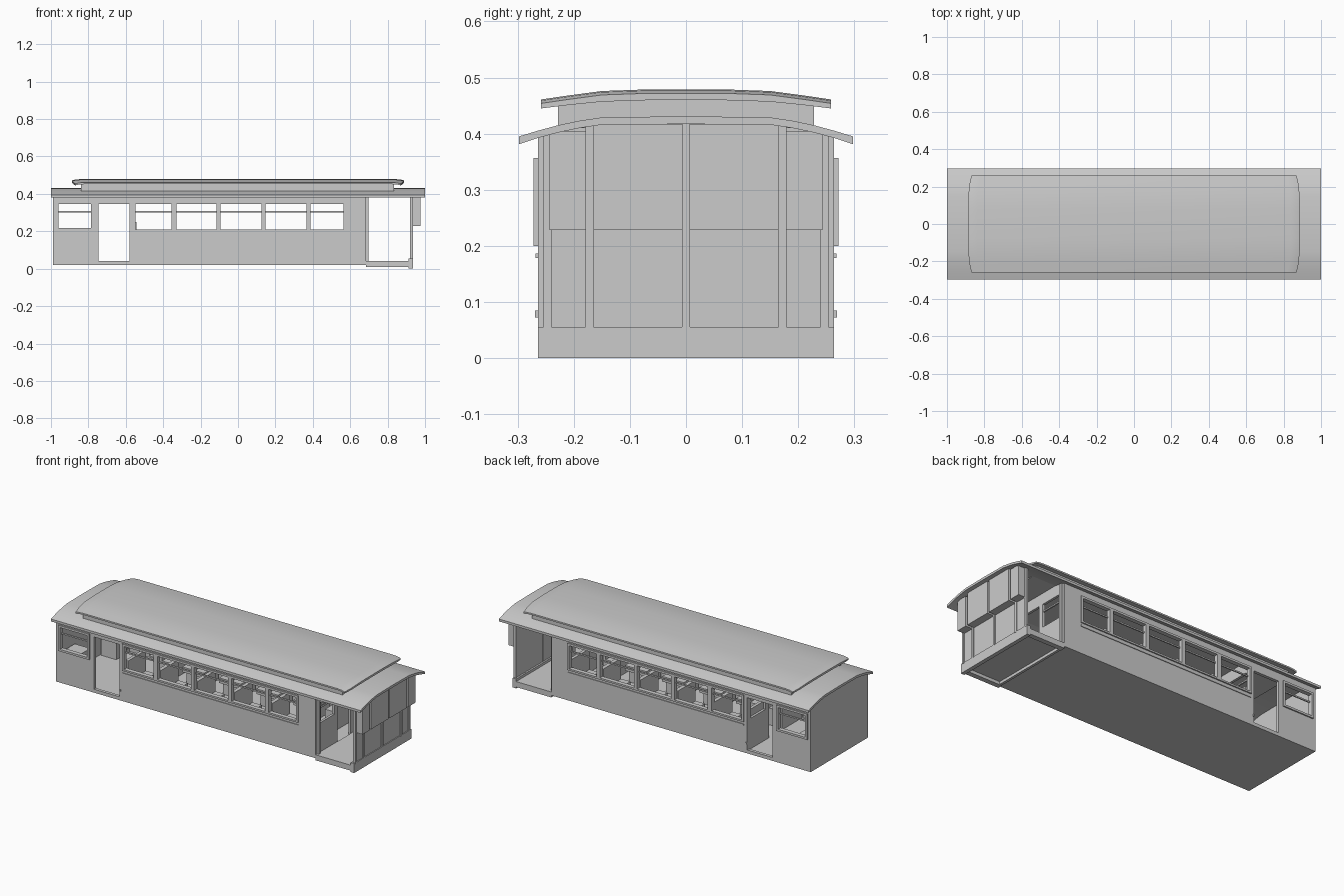
import bpy, bmesh
from mathutils import Vector

if "Cube" in bpy.data.objects:
    bpy.data.objects.remove(bpy.data.objects["Cube"])

def finish(name, bm, smooth=False, thick=0):
    bmesh.ops.recalc_face_normals(bm, faces=bm.faces)
    me = bpy.data.meshes.new(name)
    bm.to_mesh(me)
    bm.free()
    ob = bpy.data.objects.new(name, me)
    bpy.context.collection.objects.link(ob)
    if thick:
        m = ob.modifiers.new("thickness", 'SOLIDIFY')
        m.thickness, m.offset = thick, 0
    if smooth:
        bpy.ops.object.select_all(action='DESELECT')
        bpy.context.view_layer.objects.active = ob
        ob.select_set(True)
        bpy.ops.object.shade_smooth_by_angle(angle=0.5)
    return ob

def boxes(name, items):
    """One object from several boxes (x0, x1, y0, y1, z0, z1)."""
    bm = bmesh.new()
    for x0, x1, y0, y1, z0, z1 in items:
        vs = bmesh.ops.create_cube(bm, size=1)['verts']
        for v in vs:
            v.co = Vector(((x0 + x1) / 2 + v.co.x * (x1 - x0),
                           (y0 + y1) / 2 + v.co.y * (y1 - y0),
                           (z0 + z1) / 2 + v.co.z * (z1 - z0)))
    return finish(name, bm)

def both(items):
    """Add copies mirrored across y = 0."""
    return items + [(a, b, -d, -c, e, f) for a, b, c, d, e, f in items]

def panel(name, u0, u1, v0, v1, holes, place, thick, cuts=()):
    """Flat panel with rectangular openings (u0, u1, v0, v1)."""
    us = sorted({u0, u1, *cuts, *(h[0] for h in holes), *(h[1] for h in holes)})
    vs = sorted({v0, v1, *(h[2] for h in holes), *(h[3] for h in holes)})
    bm = bmesh.new()
    g = [[bm.verts.new(place(u, v)) for v in vs] for u in us]
    for i in range(len(us) - 1):
        for j in range(len(vs) - 1):
            cu, cv = (us[i] + us[i + 1]) / 2, (vs[j] + vs[j + 1]) / 2
            if not any(h[0] < cu < h[1] and h[2] < cv < h[3] for h in holes):
                bm.faces.new((g[i][j], g[i + 1][j], g[i + 1][j + 1], g[i][j + 1]))
    bmesh.ops.delete(bm, geom=[v for v in bm.verts if not v.link_faces], context='VERTS')
    return finish(name, bm, thick=thick)

def full(half):
    return [(-y, z) for y, z in reversed(half)] + [p for p in half if p[0] > 0]

def interp(half, y):
    y = abs(y)
    for (a, za), (b, zb) in zip(half, half[1:]):
        if y <= b:
            return za + (zb - za) * (y - a) / (b - a)
    return half[-1][1]

def loft(name, stations, ring):
    """Skin closed rings along x; ring(s) gives the points at a station."""
    bm = bmesh.new()
    rings = [[bm.verts.new(p) for p in ring(s)] for s in stations]
    n = len(rings[0])
    for a, b in zip(rings, rings[1:]):
        for i in range(n):
            bm.faces.new((a[i], a[(i + 1) % n], b[(i + 1) % n], b[i]))
    bm.faces.new(rings[0])
    bm.faces.new(rings[-1])
    return finish(name, bm, smooth=True)

# Lower roof: shallow arch over the full length
TOP = [(0, .431), (.15, .429), (.19, .423), (.228, .415), (.265, .405), (.298, .395)]
UNDER = [(0, .417), (.15, .416), (.19, .41), (.228, .402), (.265, .392), (.298, .381)]
section = full(TOP) + full(UNDER)[::-1]
loft("lower_roof", (-1, 1), lambda x: [(x, y, z) for y, z in section])

# Raised deck under the upper roof
UTOP = [(0, .479), (.08, .4785), (.15, .476), (.21, .468), (.258, .461)]
UUND = [(0, .467), (.08, .4665), (.15, .464), (.21, .458), (.258, .452)]
deck = [(-.228, .41), (-.228, .456), (-.15, .465), (.15, .465), (.228, .456), (.228, .41)]
loft("roof_deck", (-.84, .835), lambda x: [(x, y, z) for y, z in deck])

# Upper roof with bowed, slightly dropped ends
def upper_ring(s):
    sign, inset, drop = s
    return [(sign * (.888 - inset - .018 * (y / .258) ** 4), y, z - drop)
            for y, z in full(UTOP) + full(UUND)[::-1]]
loft("upper_roof", [(-1, 0, .007), (-1, .02, .002), (-1, .05, 0),
                    (1, .05, 0), (1, .02, .002), (1, 0, .007)], upper_ring)

# Side walls, window frames, belt rails
MAIN = [(-.547, -.355), (-.33, -.115), (-.093, .125), (.147, .366), (.388, .564)]
wins = [(a, b, .21, .345) for a, b in MAIN]
cab = [(-.96, -.785, .218, .345)]
door = [(-.745, -.58, .04, .345)]
for s, side in ((-1, "front"), (1, "back")):
    panel(side + "_side_wall", -.99, .685, .02, .394, wins + cab + door,
          lambda u, v: (u, s * .255, v), .018)
    panel(side + "_window_frame", -.56, .577, .2, .357, wins,
          lambda u, v: (u, s * .2675, v), .008)
    panel(side + "_cab_window_frame", -.973, -.772, .206, .357, cab,
          lambda u, v: (u, s * .2675, v), .008)
boxes("belt_rails", both([(-.56, .577, .262, .268, .178, .186)]))
boxes("sash_bars", both([(a, b, .25, .257, .301, .309) for a, b in MAIN + [(-.96, -.785)]]))
boxes("door_handles", both([(-.579, -.572, .262, .269, .072, .085)]))

# Cross walls, topped to follow the roof
def cross_wall(name, x, holes, thick=.014, half=.264):
    def place(u, v):
        return (x, u, interp(UNDER, u) + .002 if v > .38 else v)
    panel(name, -half, half, .02, .39, holes, place, thick,
          cuts=(-.228, -.19, -.15, .15, .19, .228))
cross_wall("rear_end_wall", -.983, [])
inner = [(-.06, .06, .03, .345), (-.225, -.09, .21, .345), (.09, .225, .21, .345)]
cross_wall("platform_bulkhead", .678, inner)
cross_wall("cab_partition", -.57, inner, half=.246)
boxes("bulkhead_sash_bars", both([(.674, .682, .09, .225, .301, .309),
                                  (-.574, -.566, .09, .225, .301, .309)]))
boxes("bulkhead_corner_posts", both([(.672, .697, .235, .25, .04, .395)]))

# Floor and open end platform
boxes("floor", [(-.985, .685, -.26, .26, .02, .032)])
boxes("platform", [(.685, .925, -.235, .235, .026, .04)]
      + both([(.685, .925, .235, .264, .008, .04)])
      + [(.685, .70, -.235, .235, .01, .04)])
boxes("platform_buffer_beam", [(.912, .935, -.264, .264, 0, .055)])

# End screen: posts, lower panels and projecting upper boxes
boxes("screen_posts", [(.92, .936, y - .007, y + .007, .05, interp(UNDER, y) + .002)
                       for y in (-.247, -.172, 0, .172, .247)])
bays = [(.006, .165), (.178, .243)]
boxes("screen_lower_panels", both([(.922, .93, a, b, .05, .24) for a, b in bays]))
boxes("screen_upper_boxes", both([(.92, .975, a, b, .228, .416 if a < .1 else .404)
                                  for a, b in bays]))

# Back-to-back seats, backs hidden behind the window pillars
seats = []
for x in (-.342, -.104, .136, .377):
    seats += [(x - .011, x + .011, .075, .24, .03, .25),
              (x - .07, x + .07, .075, .24, .1, .13),
              (x - .055, x + .055, .09, .23, .03, .1)]
for x, d in ((-.551, 1), (.58, -1)):
    seats += [(x - .009, x + .009, .075, .24, .03, .25),
              (min(x, x + d * .07), max(x, x + d * .07), .075, .24, .03, .13)]
boxes("seats", both(seats))

# Cab lockers
boxes("cab_lockers", both([(-.97, -.87, .12, .24, .03, .19)]))
